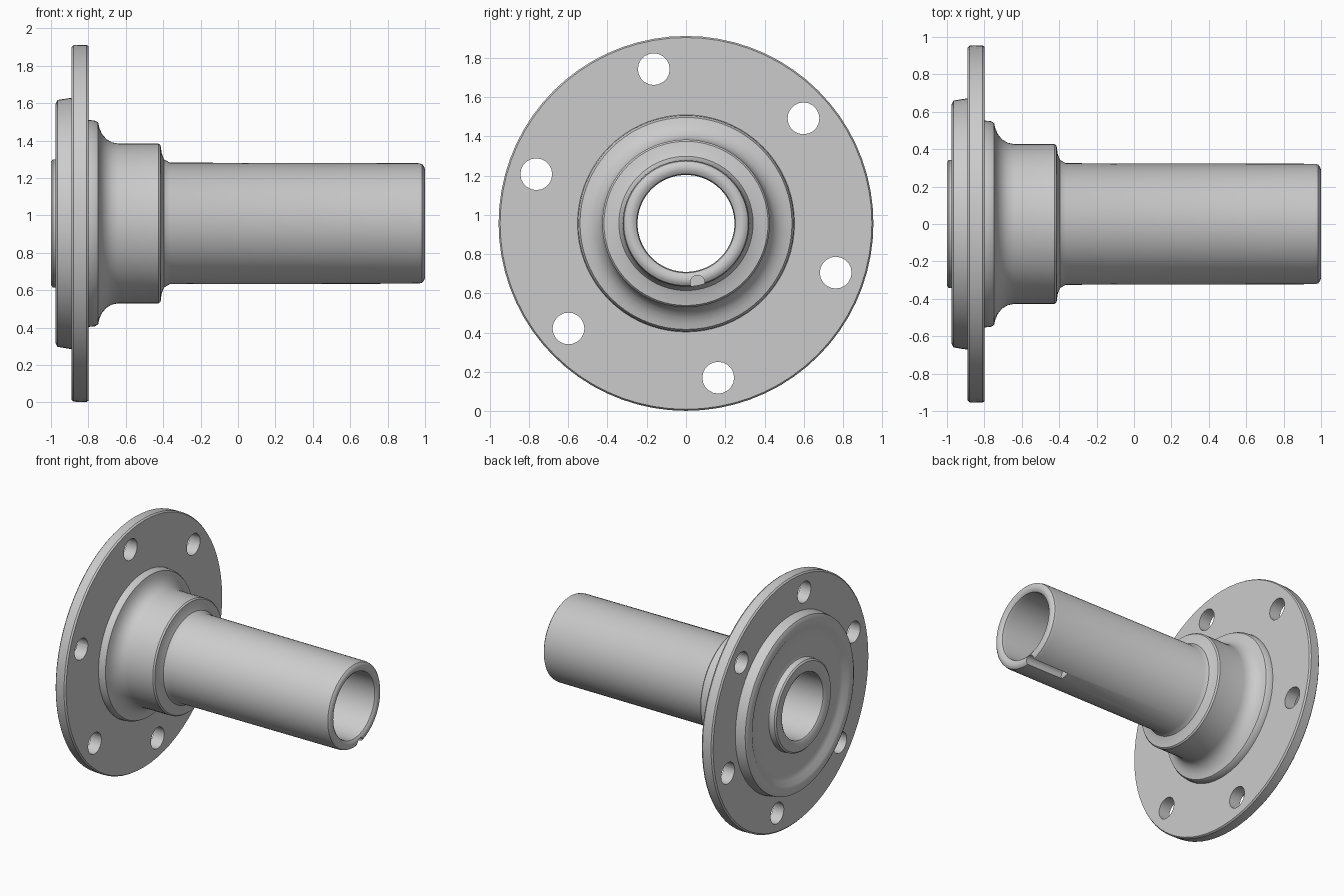
import bpy, bmesh, math
from mathutils import Matrix, Vector

if "Cube" in bpy.data.objects:
    bpy.data.objects.remove(bpy.data.objects["Cube"])

CZ = 0.957      # height of the axis
SEG = 72


def new_object(name, bm):
    bmesh.ops.remove_doubles(bm, verts=bm.verts, dist=1e-5)
    bmesh.ops.recalc_face_normals(bm, faces=bm.faces)
    mesh = bpy.data.meshes.new(name)
    bm.to_mesh(mesh)
    bm.free()
    ob = bpy.data.objects.new(name, mesh)
    bpy.context.collection.objects.link(ob)
    return ob


def lathe(name, profile):
    """Revolve a closed (x, radius) outline about the x axis."""
    bm = bmesh.new()
    rings = []
    for i in range(SEG):
        a = 2 * math.pi * i / SEG
        rings.append([bm.verts.new((x, r * math.cos(a), CZ + r * math.sin(a))) for x, r in profile])
    n = len(profile)
    for i in range(SEG):
        a, b = rings[i], rings[(i + 1) % SEG]
        for j in range(n):
            k = (j + 1) % n
            bm.faces.new((a[j], a[k], b[k], b[j]))
    return new_object(name, bm)


def rod(bm, x0, x1, radius, dist, angle, sides=20):
    """Add a cylinder parallel to x at a polar position about the axis."""
    centre = Vector(((x0 + x1) / 2, dist * math.cos(angle), CZ + dist * math.sin(angle)))
    m = Matrix.Translation(centre) @ Matrix.Rotation(math.pi / 2, 4, 'Y')
    bmesh.ops.create_cone(bm, cap_ends=True, segments=sides, radius1=radius,
                          radius2=radius, depth=x1 - x0, matrix=m)


# Outline: back boss, recessed back rim, flange, flared collar, tube, bore
outline = [
    (-0.99, 0.25), (-1.0, 0.265), (-1.0, 0.33), (-0.99, 0.342), (-0.945, 0.345),
    (-0.94, 0.36), (-0.94, 0.51), (-0.95, 0.55), (-0.972, 0.585), (-0.977, 0.61),
    (-0.975, 0.64), (-0.965, 0.66), (-0.89, 0.672),
    (-0.89, 0.942), (-0.88, 0.953), (-0.81, 0.955), (-0.798, 0.947),
    (-0.798, 0.553), (-0.765, 0.55), (-0.748, 0.54), (-0.741, 0.51),
    (-0.728, 0.48), (-0.705, 0.452), (-0.675, 0.434), (-0.64, 0.427),
    (-0.425, 0.427), (-0.414, 0.418), (-0.408, 0.375), (-0.395, 0.342), (-0.365, 0.325),
    (0.965, 0.322), (0.985, 0.317), (0.995, 0.305), (1.0, 0.288),
    (0.997, 0.268), (0.985, 0.252), (0.96, 0.247),
]
body = lathe("flanged_sleeve", outline)

# Six bolt holes through the flange
bm = bmesh.new()
for i in range(6):
    rod(bm, -1.05, -0.7, 0.081, 0.803, math.radians(101.8 + 60 * i))
holes = new_object("bolt_hole_cutter", bm)

# Short groove under the tube end
bm = bmesh.new()
rod(bm, 0.68, 1.1, 0.037, 0.307, math.radians(-79), 16)
groove = new_object("groove_cutter", bm)

bpy.context.view_layer.objects.active = body
body.select_set(True)
for cutter in (holes, groove):
    cutter.hide_render = True
    mod = body.modifiers.new(cutter.name, 'BOOLEAN')
    mod.operation = 'DIFFERENCE'
    mod.solver = 'EXACT'
    mod.object = cutter
    bpy.ops.object.modifier_apply(modifier=mod.name)
for cutter in (holes, groove):
    bpy.data.objects.remove(cutter)

bpy.ops.object.shade_smooth_by_angle(angle=math.radians(35))
